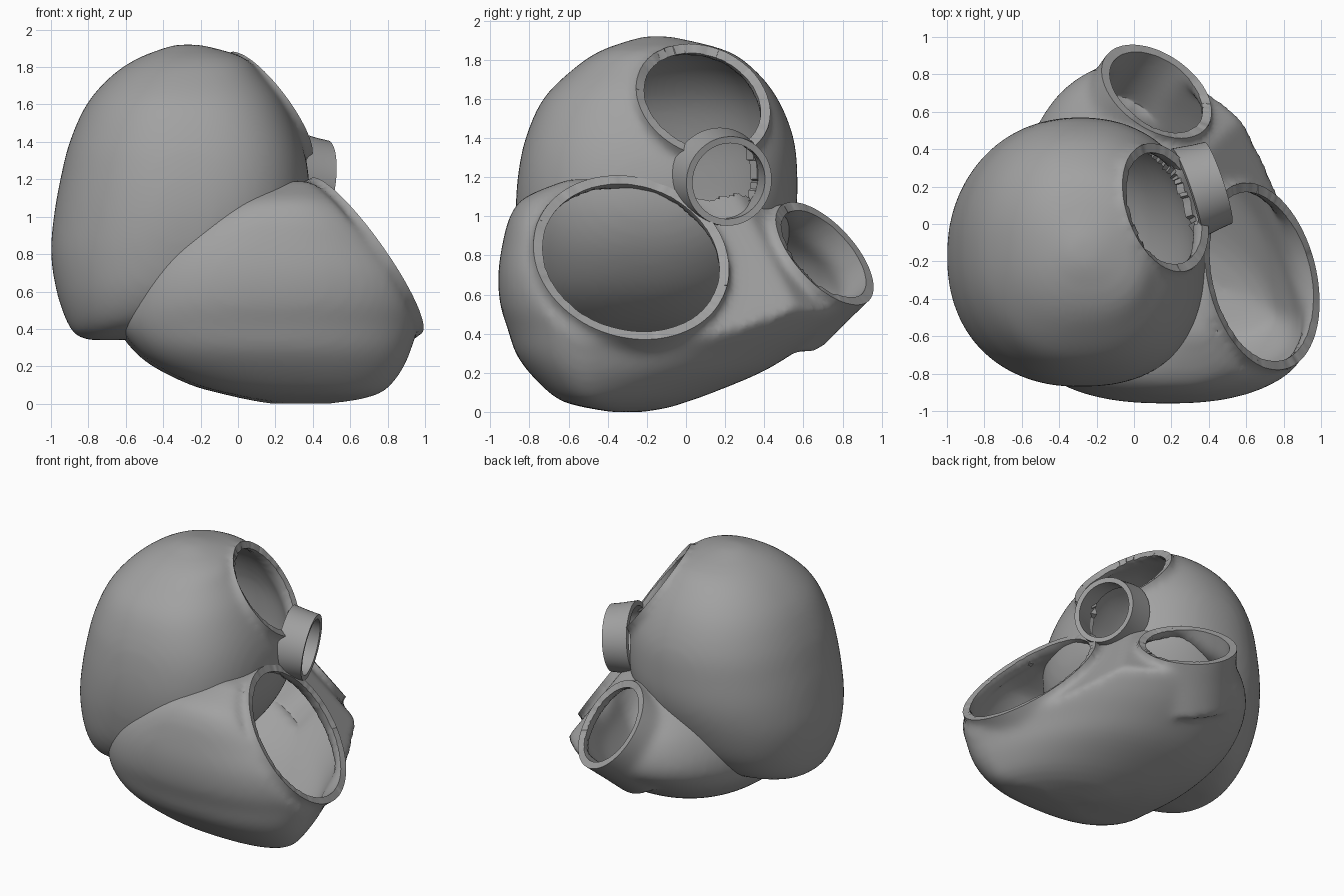
import bpy, bmesh, math
from mathutils import Vector
from mathutils.bvhtree import BVHTree

if "Cube" in bpy.data.objects:
    bpy.data.objects.remove(bpy.data.objects["Cube"])

# slices: z, xmin, xmax, ymin, ymax
UPPER = [(.34, -.80, -.6, -.4, -.1), (.37, -.87, -.4, -.55, .05), (.45, -.92, -.1, -.7, .25),
         (.6, -.97, .13, -.8, .4), (.8, -1, .29, -.85, .5), (1.0, -.985, .37, -.87, .56),
         (1.2, -.95, .38, -.86, .57), (1.4, -.9, .34, -.82, .55), (1.6, -.81, .25, -.73, .47),
         (1.75, -.68, .14, -.58, .35), (1.85, -.53, .04, -.43, .2), (1.92, -.34, -.2, -.22, -.08)]
LOWER = [(0, .26, .5, -.38, -.22), (.02, .12, .64, -.5, -.1), (.05, -.03, .75, -.62, 0),
         (.1, -.22, .82, -.7, .14), (.2, -.43, .89, -.8, .38), (.3, -.55, .93, -.87, .55),
         (.42, -.63, .97, -.91, .72), (.55, -.63, .99, -.95, .85), (.7, -.58, .96, -.96, .86),
         (.85, -.47, .86, -.94, .78), (1.0, -.26, .72, -.9, .6), (1.1, -.05, .58, -.82, .4),
         (1.19, .2, .44, -.6, .1)]

# openings: centre, outward normal, outer radius
TOP_HOLE = (Vector((.17, .09, 1.59)), Vector((.76, .28, .58)).normalized(), .355)
SIDE_HOLE = (Vector((.45, .22, 1.18)), Vector((.9, .3, -.12)).normalized(), .23)
BIG_HOLE = (Vector((.685, -.28, .79)), Vector((.8, .2, .57)).normalized(), .51)
BACK_HOLE = (Vector((.12, .71, .81)), Vector((.45, .65, .6)).normalized(), .33)

GREY = bpy.data.materials.new("dark_grey")
GREY.diffuse_color = (.36, .36, .36, 1)
GREY.use_nodes = True
GREY.node_tree.nodes["Principled BSDF"].inputs["Base Color"].default_value = GREY.diffuse_color


def refine(rows, k=4):
    """Smoothly resample the slices."""
    out = []
    for i in range(len(rows) - 1):
        p = [rows[max(0, min(len(rows) - 1, i + j))] for j in (-1, 0, 1, 2)]
        for s in range(k):
            t = s / k
            out.append([.5 * (2 * b + (c - a) * t + (2 * a - 5 * b + 4 * c - d) * t * t
                              + (3 * b - a - 3 * c + d) * t ** 3) for a, b, c, d in zip(*p)])
    return out + [rows[-1]]


def bridge(bm, rings, caps=True):
    n = len(rings[0])
    for a, b in zip(rings, rings[1:]):
        for i in range(n):
            j = (i + 1) % n
            bm.faces.new((a[i], a[j], b[j], b[i]))
    if caps:
        bm.faces.new(rings[0][::-1])
        bm.faces.new(rings[-1])


def loft(bm, rows, centre_y, back_shift, front_left, front_right, n=64):
    rings = []
    for z, x0, x1, y0, y1 in refine(rows):
        cx, cy = (x0 + x1) / 2, y0 + (y1 - y0) * centre_y
        ring = []
        for i in range(n):
            c, s = math.cos(math.tau * i / n), math.sin(math.tau * i / n)
            e = .92 if s > 0 else front_left if c < 0 else front_right
            px = math.copysign(abs(c) ** e, c) * (x1 - x0) / 2
            py = math.copysign(abs(s) ** e, s) * ((y1 - cy) if s > 0 else (cy - y0))
            ring.append(bm.verts.new((cx + px - back_shift * max(0, s), cy + py, z)))
        rings.append(ring)
    bridge(bm, rings)


def clip(bm, hole, inset):
    """Flatten the body just beneath a mouth."""
    c, d, r = hole
    res = bmesh.ops.bisect_plane(bm, geom=bm.verts[:] + bm.edges[:] + bm.faces[:],
                                 plane_co=c - d * inset, plane_no=d, clear_outer=True)
    cut = [e for e in res['geom_cut'] if isinstance(e, bmesh.types.BMEdge)]
    bmesh.ops.holes_fill(bm, edges=cut, sides=0)


def neck(bm, hole, depth, flare, over=.07, caps=True, n=48):
    c, d, r = hole
    q = d.to_track_quat('Z', 'Y')
    rings = []
    for h, rad in ((-depth, r * flare), (-depth * .4, r * (1 + (flare - 1) * .3)), (over, r)):
        rings.append([bm.verts.new(c + q @ Vector((rad * math.cos(math.tau * i / n),
                      rad * math.sin(math.tau * i / n), h))) for i in range(n)])
    bridge(bm, rings, caps)


def make_object(name, bm):
    me = bpy.data.meshes.new(name)
    bm.to_mesh(me)
    bm.free()
    ob = bpy.data.objects.new(name, me)
    bpy.context.collection.objects.link(ob)
    return ob


def bake(ob):
    dg = bpy.context.evaluated_depsgraph_get()
    me = bpy.data.meshes.new_from_object(ob.evaluated_get(dg))
    ob.modifiers.clear()
    ob.data = me


def fuse(ob, repeat):
    m = ob.modifiers.new("fuse", 'REMESH')
    m.mode, m.voxel_size = 'VOXEL', .026
    s = ob.modifiers.new("soften", 'SMOOTH')
    s.factor, s.iterations = .5, repeat
    bake(ob)


def remove_faces(ob, test):
    bm = bmesh.new()
    bm.from_mesh(ob.data)
    dead = [f for f in bm.faces if test(f.calc_center_median())]
    bmesh.ops.delete(bm, geom=dead, context='FACES')
    bm.to_mesh(ob.data)
    bm.free()


def open_hole(ob, hole):
    """Slice the mouth flat and remove its lid."""
    c, d, r = hole
    bm = bmesh.new()
    bm.from_mesh(ob.data)
    near = [f for f in bm.faces if (f.calc_center_median() - c).length < r * 1.35]
    geom = set(near)
    for f in near:
        geom.update(f.verts)
        geom.update(f.edges)
    bmesh.ops.bisect_plane(bm, geom=list(geom), plane_co=c, plane_no=d, dist=1e-5)
    bm.to_mesh(ob.data)
    bm.free()
    remove_faces(ob, lambda p: (p - c).length < r * 1.25 and (p - c).dot(d) > 0)


def thicken(ob, t):
    m = ob.modifiers.new("wall", 'SOLIDIFY')
    m.thickness, m.offset = t, -1
    bake(ob)
    ob.data.materials.append(GREY)
    bpy.ops.object.select_all(action='DESELECT')
    ob.select_set(True)
    bpy.context.view_layer.objects.active = ob
    bpy.ops.object.shade_smooth_by_angle(angle=math.radians(40))


# upper chamber with its tilted round mouth
bm = bmesh.new()
loft(bm, UPPER, .5, 0, .92, .8)
clip(bm, TOP_HOLE, .03)
neck(bm, TOP_HOLE, .25, 1.03)
upper = make_object("upper_chamber", bm)
fuse(upper, 10)
bm = bmesh.new()
bm.from_mesh(upper.data)
shell = BVHTree.FromBMesh(bm)
bm.free()
open_hole(upper, TOP_HOLE)

# passage from the upper chamber into the side outlet
sc, sd, sr = SIDE_HOLE
remove_faces(upper, lambda p: -.4 < (p - sc).dot(sd)
             and ((p - sc) - sd * (p - sc).dot(sd)).length < sr * .96)
thicken(upper, .05)

# short flared side outlet
bm = bmesh.new()
neck(bm, SIDE_HOLE, .18, 1.1, over=0, caps=False)
thicken(make_object("side_outlet", bm), .035)

# lower chamber wrapping beneath, with a wide mouth and a back outlet
bm = bmesh.new()
loft(bm, LOWER, .27, .18, .8, .85)
clip(bm, BIG_HOLE, .06)
clip(bm, BACK_HOLE, .05)
neck(bm, BIG_HOLE, .3, 1.02)
neck(bm, BACK_HOLE, .4, 1.04)
lower = make_object("lower_chamber", bm)
fuse(lower, 10)
open_hole(lower, BIG_HOLE)
open_hole(lower, BACK_HOLE)


# the lower chamber shares the upper chamber's wall
def inside_upper(p):
    co, no, _, dist = shell.find_nearest(p)
    return dist > .04 and (p - co).dot(no) < 0


remove_faces(lower, inside_upper)
thicken(lower, .05)
